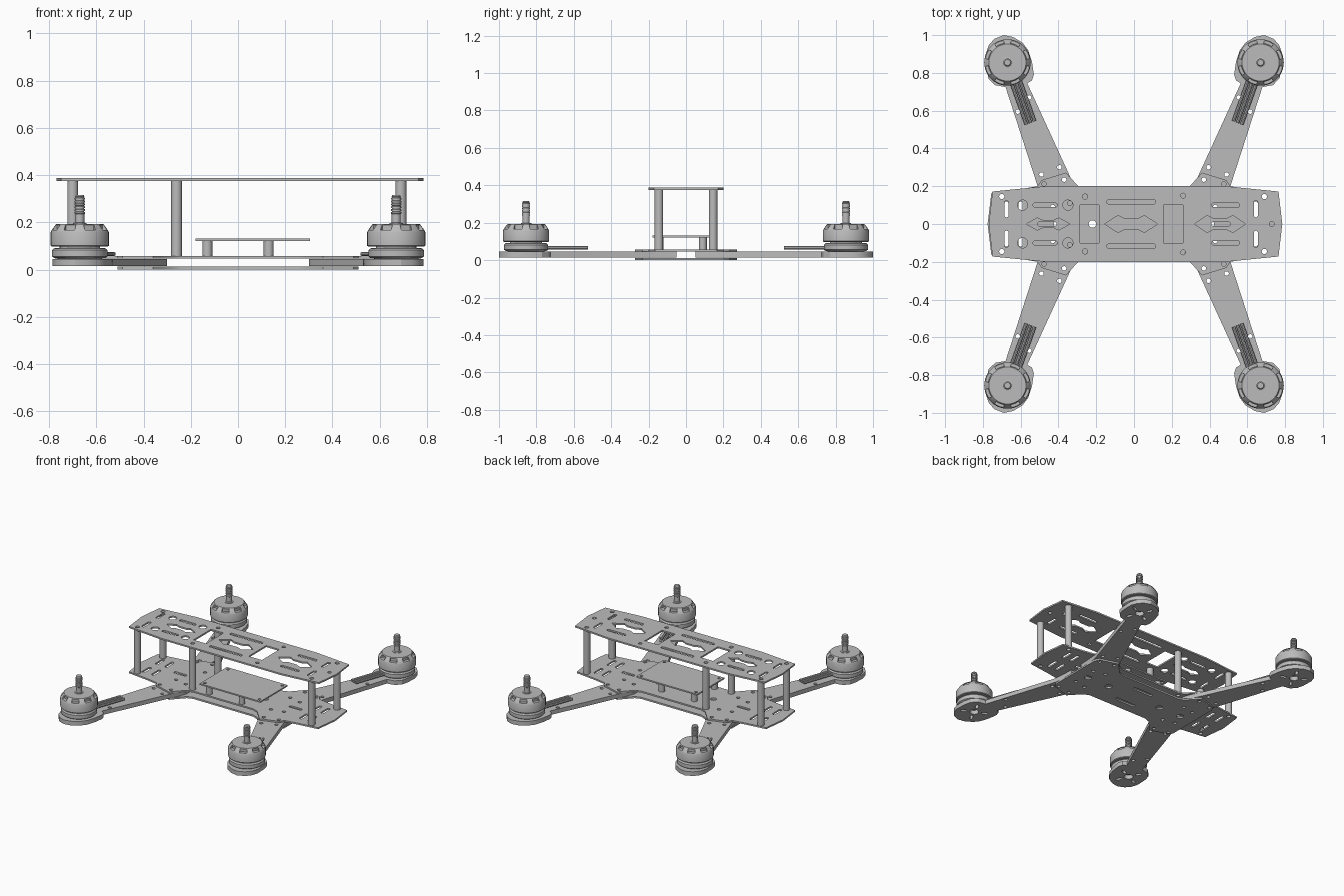
import bpy, bmesh
from math import sin, cos, pi, radians
from mathutils import Matrix, Vector

cube = bpy.data.objects.get("Cube")
if cube:
    bpy.data.objects.remove(cube, do_unlink=True)

grey = bpy.data.materials.new("plain_grey")
grey.use_nodes = True
grey.diffuse_color = (0.5, 0.5, 0.5, 1)
grey.node_tree.nodes["Principled BSDF"].inputs["Base Color"].default_value = (0.5, 0.5, 0.5, 1)


def add_object(name, mesh, location=(0, 0, 0)):
    obj = bpy.data.objects.new(name, mesh)
    obj.location = location
    bpy.context.scene.collection.objects.link(obj)
    return obj


def evaluated_mesh(obj):
    bpy.context.view_layer.update()
    deps = bpy.context.evaluated_depsgraph_get()
    return bpy.data.meshes.new_from_object(obj.evaluated_get(deps))


def finish(mesh, smooth=True):
    mesh.materials.clear()
    mesh.materials.append(grey)
    bm = bmesh.new()
    bm.from_mesh(mesh)
    bmesh.ops.remove_doubles(bm, verts=bm.verts, dist=0.0001)
    bmesh.ops.recalc_face_normals(bm, faces=bm.faces)
    for f in bm.faces:
        f.smooth = smooth
    bm.to_mesh(mesh)
    bm.free()
    if smooth:
        mesh.set_sharp_from_angle(angle=radians(30))
    return mesh


# Flat cut-outs, each a closed outline
def circle(x, y, r, n=16):
    return [(x + r * cos(2 * pi * i / n), y + r * sin(2 * pi * i / n)) for i in range(n)]


def slot(x, y, length, width, upright=False):
    r, half = width / 2, (length - width) / 2
    pts = []
    for i in range(14):
        a = -pi / 2 + pi * (i if i < 7 else i - 1) / 6
        pts.append(((half if i < 7 else -half) + r * cos(a), r * sin(a)))
    return [(x - v, y + u) if upright else (x + u, y + v) for u, v in pts]


def rect(x0, x1, y0, y1):
    return [(x0, y0), (x1, y0), (x1, y1), (x0, y1)]


def bow_tie(x, half, h):
    side = [(half, 0), (half * 0.5, h), (half * 0.25, h * 0.6)]
    top = side + [(-u, v) for u, v in reversed(side)]
    return [(x + u, v) for u, v in top + [(u, -v) for u, v in reversed(top[1:-1])]]


def four_way(quarter):
    top = quarter + [(-x, y) for x, y in reversed(quarter)]
    return top + [(x, -y) for x, y in reversed(top)]


def plate(name, outline, holes, z0, z1, sx=1, sy=1):
    """Sheet with cut-outs, from a filled and extruded 2D curve."""
    curve = bpy.data.curves.new(name, 'CURVE')
    curve.dimensions = '2D'
    curve.fill_mode = 'BOTH'
    curve.extrude = (z1 - z0) / 2
    for loop in [outline] + holes:
        spline = curve.splines.new('POLY')
        spline.points.add(len(loop) - 1)
        for p, (x, y) in zip(spline.points, loop):
            p.co = (x * sx, y * sy, 0, 1)
        spline.use_cyclic_u = True
    helper = add_object("helper", curve)
    mesh = finish(evaluated_mesh(helper))
    bpy.data.objects.remove(helper)
    return add_object(name, mesh, (0, 0, (z0 + z1) / 2))


def lathe(name, profile, steps=40, closed=False):
    bm = bmesh.new()
    verts = [bm.verts.new((r, 0, z)) for r, z in profile]
    pairs = list(zip(verts, verts[1:])) + ([(verts[-1], verts[0])] if closed else [])
    edges = [bm.edges.new(p) for p in pairs]
    bmesh.ops.spin(bm, geom=verts + edges, cent=(0, 0, 0), axis=(0, 0, 1),
                   angle=2 * pi, steps=steps, use_merge=True)
    mesh = bpy.data.meshes.new(name)
    bm.to_mesh(mesh)
    bm.free()
    return finish(mesh)


SIDES = (-1, 1)
CORNERS = [(sx, sy) for sx in SIDES for sy in SIDES]
POSTS = [(x, y) for x in (-0.70, -0.26, 0.69) for y in (-0.145, 0.145)]

# Top plate with its cut-outs
holes = [circle(x, y, 0.014) for x, y in POSTS] + [circle(0.73, 0, 0.013)]
holes += [bow_tie(-0.455, 0.115, 0.032), bow_tie(-0.015, 0.14, 0.045), bow_tie(0.455, 0.135, 0.045)]
holes += [rect(-0.285, -0.185, -0.1, 0.1), rect(0.155, 0.26, -0.1, 0.1)]
for s in SIDES:
    holes += [circle(-0.59, s * 0.1, 0.027), circle(-0.35, s * 0.1, 0.027), circle(0.26, s * 0.15, 0.013)]
    holes += [slot(-0.47, s * 0.1, 0.13, 0.022), slot(-0.015, s * 0.117, 0.26, 0.022),
              slot(0.485, s * 0.1, 0.15, 0.022)]
    holes += [slot(x, s * 0.08, 0.09, 0.022, True) for x in (-0.675, 0.645)]
outline = [(x + 0.008, y) for x, y in four_way([(0.777, 0.001), (0.757, 0.172), (0.477, 0.2)])]
plate("top_plate", outline, holes, 0.376, 0.387)

# Flared edge shared by both base plates where they clamp the arms
flare = [(0.51, 0.2), (0.49, 0.232), (0.36, 0.272), (0.33, 0.238), (0.28, 0.185), (0.24, 0.17)]
clamp_holes = [circle(sx * x, sy * y, 0.012) for sx, sy in CORNERS
               for x, y in ((0.37, 0.235), (0.475, 0.212), (0.43, 0.09), (0.34, 0.11))]

# Upper base plate
holes = clamp_holes + [circle(x, y, 0.014) for x, y in POSTS]
for s in SIDES:
    holes += [slot(x, s * 0.075, 0.09, 0.022, True) for x in (-0.675, -0.6, 0.58, 0.645)]
    holes += [circle(s * 0.22, 0, 0.02), slot(s * 0.46, 0, 0.1, 0.022)]
plate("upper_base_plate", four_way([(0.775, 0.001), (0.755, 0.165), (0.6, 0.185)] + flare),
      holes, 0.046, 0.057)

# Lower base plate
holes = clamp_holes + [circle(s * x, 0, 0.024) for s in SIDES for x in (0.22, 0.4)]
holes += [slot(0, s * 0.09, 0.16, 0.024) for s in SIDES]
plate("lower_base_plate", four_way([(0.51, 0.08)] + flare), holes, 0.0, 0.012)

# Arms with rounded motor pads
arm_outline = [(0.30, 0.05), (0.50, 0.05), (0.51, 0.20), (0.68, 0.725), (0.735, 0.735), (0.77, 0.77),
               (0.782, 0.82), (0.785, 0.90), (0.77, 0.945), (0.74, 0.98), (0.69, 1.0), (0.64, 0.99),
               (0.59, 0.96), (0.56, 0.92), (0.54, 0.86), (0.53, 0.79), (0.54, 0.76), (0.565, 0.745),
               (0.315, 0.20), (0.30, 0.16)]
MX, MY = 0.67, 0.855
arm_holes = [circle(x, y, 0.012) for x, y in ((0.615, 0.595), (0.555, 0.67), (0.395, 0.3), (0.49, 0.262),
                                              (0.37, 0.235), (0.43, 0.09))]
arm_holes += [circle(MX, MY, 0.03)]
for i in range(4):
    a = radians(25 + 90 * i)
    ring = slot(0.072, 0, 0.045, 0.02)
    arm_holes.append([(MX + u * cos(a) - v * sin(a), MY + u * sin(a) + v * cos(a)) for u, v in ring])

# Motor: base, bell and threaded shaft
base_mesh = lathe("motor_base", [(0, 0.045), (0.09, 0.045), (0.11, 0.05), (0.118, 0.056), (0.118, 0.082),
                                 (0.11, 0.09), (0.085, 0.092), (0.085, 0.105), (0, 0.105)])
bell_mesh = lathe("motor_bell", [(0, 0.097), (0.118, 0.097), (0.123, 0.101), (0.123, 0.158),
                                 (0.118, 0.168), (0.104, 0.188), (0.098, 0.194), (0, 0.194)])
thread = []
for i in range(6):
    z = 0.237 + i * 0.012
    thread += [(0.022, z), (0.022, z + 0.006), (0.018, z + 0.008), (0.018, z + 0.011)]
shaft_mesh = lathe("motor_shaft", [(0, 0.19), (0.028, 0.19), (0.028, 0.197), (0.019, 0.199), (0.019, 0.235)]
                   + thread + [(0.02, 0.31), (0.016, 0.316), (0, 0.316)], 20)

# Vent windows around the bell shoulder
bm = bmesh.new()
for i in range(8):
    m = Matrix.Rotation(2 * pi * (i + 0.5) / 8, 4, 'Z') @ Matrix.Translation((0.12, 0, 0.178))
    bmesh.ops.create_cube(bm, size=1, matrix=m @ Matrix.Diagonal((0.05, 0.048, 0.022, 1)))
cut_mesh = bpy.data.meshes.new("vent_cutter")
bm.to_mesh(cut_mesh)
bm.free()
cutter, bell = add_object("vent_cutter", cut_mesh), add_object("bell_blank", bell_mesh)
cutter.hide_render = True
mod = bell.modifiers.new("vents", 'BOOLEAN')
mod.object, mod.operation, mod.solver = cutter, 'DIFFERENCE', 'EXACT'
bell_mesh = finish(evaluated_mesh(bell))
for helper in (bell, cutter):
    bpy.data.objects.remove(helper)

for sx, sy in CORNERS:
    tag = ("back" if sy > 0 else "front") + ("_left" if sx > 0 else "_right")
    plate("arm_" + tag, arm_outline, arm_holes, 0.015, 0.045, sx, sy)
    for part, mesh in (("base", base_mesh), ("bell", bell_mesh), ("shaft", shaft_mesh)):
        add_object(f"motor_{part}_{tag}", mesh, (sx * MX, sy * MY, 0))
    # Three motor wires lying along the arm
    curve = bpy.data.curves.new("wires_" + tag, 'CURVE')
    curve.dimensions = '3D'
    curve.bevel_depth, curve.bevel_resolution, curve.use_fill_caps = 0.009, 2, True
    for k in (-1, 0, 1):
        spline = curve.splines.new('POLY')
        spline.points.add(1)
        for p, (x, y) in zip(spline.points, ((0.63, 0.765), (0.548, 0.535))):
            p.co = (sx * (x + k * 0.022), sy * (y - k * 0.009), 0.066, 1)
    helper = add_object("helper", curve)
    add_object("motor_wires_" + tag, finish(evaluated_mesh(helper)))
    bpy.data.objects.remove(helper)

# Hollow posts between the plates
post_mesh = lathe("post", [(0.014, 0.057), (0.023, 0.057), (0.023, 0.376), (0.014, 0.376)], 20, True)
for i, (x, y) in enumerate(POSTS):
    add_object(f"post_{i + 1}", post_mesh, (x, y, 0))

# Control board on short standoffs
standoff_mesh = lathe("standoff", [(0, 0.057), (0.021, 0.057), (0.021, 0.122), (0, 0.122)], 20)
for x in (-0.13, 0.13):
    for y in (-0.14, 0.09):
        add_object("board_standoff", standoff_mesh, (x, y, 0))
board_holes = [circle(x, y, 0.01) for x in (-0.155, 0.28) for y in (-0.155, 0.105)]
plate("control_board", rect(-0.18, 0.305, -0.18, 0.13), board_holes, 0.121, 0.131)
